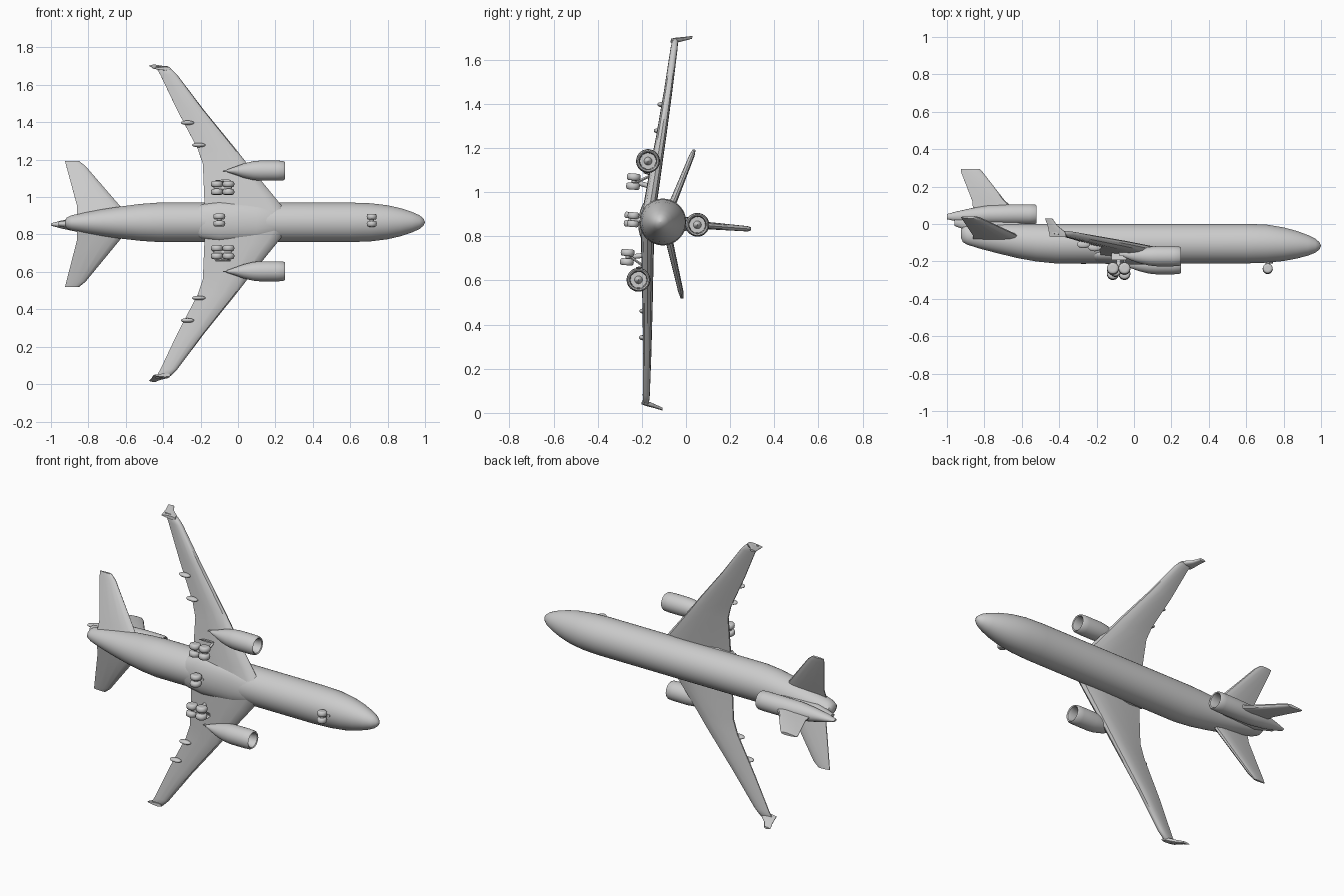
import bpy, bmesh, math
from mathutils import Vector

if "Cube" in bpy.data.objects:
    bpy.data.objects.remove(bpy.data.objects["Cube"])

grey = bpy.data.materials.new("light grey")
grey.diffuse_color = (0.6, 0.6, 0.6, 1)
grey.use_nodes = True
grey.node_tree.nodes["Principled BSDF"].inputs["Base Color"].default_value = grey.diffuse_color

ROLL = 0.08
C, S = math.cos(ROLL), math.sin(ROLL)


def place(x, s, u):
    """Aircraft frame (forward, span, up) to world, with the slight roll."""
    return Vector((x, -0.105 + S * s + C * u, 0.865 + C * s - S * u))


def loft(name, rings, angle=40):
    """Skin a list of equal rings of (forward, span, up) points, capped at both ends."""
    bm = bmesh.new()
    rows = [[bm.verts.new(place(*p)) for p in r] for r in rings]
    n = len(rows[0])
    for a, b in zip(rows, rows[1:]):
        for i in range(n):
            bm.faces.new((a[i], a[(i + 1) % n], b[(i + 1) % n], b[i]))
    bm.faces.new(rows[0])
    bm.faces.new(rows[-1])
    bmesh.ops.remove_doubles(bm, verts=bm.verts, dist=1e-5)
    bmesh.ops.recalc_face_normals(bm, faces=bm.faces)
    me = bpy.data.meshes.new(name)
    bm.to_mesh(me)
    bm.free()
    me.materials.append(grey)
    ob = bpy.data.objects.new(name, me)
    bpy.context.collection.objects.link(ob)
    bpy.ops.object.select_all(action='DESELECT')
    ob.select_set(True)
    bpy.context.view_layer.objects.active = ob
    bpy.ops.object.shade_smooth_by_angle(angle=math.radians(angle))
    return ob


def tube(name, stations, s=0, n=32, angle=40):
    """Body along the forward axis; station = (x, up centre, span radius, up radius)."""
    return loft(name, [[(x, s + rs * math.cos(2 * math.pi * i / n),
                         u + ru * math.sin(2 * math.pi * i / n)) for i in range(n)]
                       for x, u, rs, ru in stations], angle)


def foil(le, te, t, s, u, upright=False):
    """Aerofoil ring from leading edge to trailing edge with thickness t."""
    shape = [(0, 0), (.04, .3), (.15, .46), (.35, .5), (.65, .36), (.88, .18), (1, .08)]
    pts = shape + [(f, -h) for f, h in shape[:0:-1]]
    return [(le + (te - le) * f, s + (h * t if upright else 0),
             u + (0 if upright else h * t)) for f, h in pts]


def ellipsoid(name, x, s, u, rx, rs, ru, n=16):
    k = 10
    st = [(x + rx * math.cos(math.pi * i / k), u,
           max(rs * math.sin(math.pi * i / k), 1e-6),
           max(ru * math.sin(math.pi * i / k), 1e-6)) for i in range(k + 1)]
    return tube(name, st, s, n, 60)


def wheel(name, x, s, u, r, w):
    """Rounded tyre with its axle across the span."""
    n = 18
    prof = [(-.5, .45), (-.5, .75), (-.36, .93), (0, 1), (.36, .93), (.5, .75), (.5, .45)]
    return loft(name, [[(x + r * f * math.cos(2 * math.pi * i / n), s + w * d,
                         u + r * f * math.sin(2 * math.pi * i / n)) for i in range(n)]
                       for d, f in prof], 50)


def strut(name, x, s, u0, u1, r, lean=0):
    n = 10
    return loft(name, [[(x + r * math.cos(2 * math.pi * i / n),
                         s + d + r * math.sin(2 * math.pi * i / n), u) for i in range(n)]
                       for u, d in ((u0, 0), (u1, lean))])


def nacelle(name, s, u, front, rear):
    """Engine pod: hollow intake with fan face and spinner, then the given rear stations."""
    lip = [(-.03, .0001), (-.045, .014), (-.06, .018), (-.06, .036), (-.02, .037),
           (-.004, .041), (0, .047), (-.008, .052), (-.04, .054), (-.13, .054)]
    st = [(front + d, u, r, r) for d, r in lip] + rear
    return tube(name, st, s, 28)


# Fuselage with rounded nose and upswept tail
tube("fuselage", [
    (1, -.012, .0001, .0001), (.992, -.012, .019, .019), (.97, -.011, .037, .037),
    (.93, -.009, .055, .055), (.87, -.006, .075, .074), (.8, -.003, .091, .09),
    (.71, 0, .102, .102), (.6, 0, .106, .106), (-.42, 0, .106, .106),
    (-.52, .005, .099, .101), (-.62, .014, .087, .092), (-.72, .026, .073, .08),
    (-.82, .038, .056, .066), (-.89, .047, .041, .053), (-.915, .05, .03, .042),
    (-.925, .052, .012, .02)], n=40)

# Belly fairing between the wings
tube("belly_fairing", [
    (.27, -.06, .02, .012), (.2, -.06, .082, .042), (.1, -.06, .102, .05),
    (-.1, -.06, .106, .051), (-.2, -.06, .09, .044), (-.28, -.06, .03, .014)], n=28)

# Tail engine, fin and exhaust cone
nacelle("tail_engine", 0, .157, -.52, [
    (-.78, .155, .051, .05), (-.87, .15, .037, .04), (-.95, .146, .02, .026),
    (-1, .145, .006, .014)])
tube("tail_engine_saddle", [(-.56, .09, .012, .012), (-.63, .095, .03, .045),
                            (-.85, .10, .032, .045), (-.96, .12, .012, .025)], n=20)
loft("tail_fin", [foil(-.63, -.86, .034, 0, .18, True), foil(-.69, -.865, .032, 0, .23, True),
                  foil(-.81, -.925, .024, 0, .385, True), foil(-.825, -.925, .016, 0, .4, True)])

for side, g in (("left", 1), ("right", -1)):
    # Main wing with kinked trailing edge
    loft(side + "_wing", [foil(le, te, t, g * s, u) for le, te, t, s, u in (
        (.26, -.18, .06, .05, -.066), (.205, -.18, .058, .12, -.06),
        (.05, -.188, .05, .31, -.045), (-.012, -.215, .046, .39, -.038),
        (-.182, -.325, .038, .6, -.023), (-.325, -.415, .032, .79, -.012),
        (-.36, -.435, .026, .825, -.01), (-.385, -.44, .012, .835, -.01))])
    # Winglet rising from the tip, with a short lower blade
    loft(side + "_winglet", [foil(le, te, t, g * s, u, True) for le, te, t, s, u in (
        (-.36, -.45, .018, .822, -.03), (-.365, -.455, .024, .826, -.005),
        (-.41, -.462, .018, .835, .03), (-.435, -.475, .013, .845, .066))])
    # Tailplane
    loft(side + "_tailplane", [foil(le, te, t, g * s, u) for le, te, t, s, u in (
        (-.59, -.86, .036, .03, .02), (-.63, -.86, .034, .09, .038),
        (-.815, -.918, .025, .31, .107), (-.85, -.925, .014, .338, .115))])
    # Wing engine and pylon
    nacelle(side + "_engine", g * .27, -.089, .25, [
        (.08, -.089, .05, .05), (.03, -.087, .038, .04), (-.02, -.083, .02, .026),
        (-.06, -.078, .006, .012)])
    loft(side + "_pylon", [foil(.17, -.08, .024, g * .27, -.085, True),
                           foil(.1, -.08, .022, g * .27, -.04, True)])
    # Flap track fairings
    for i, (x, s, u) in enumerate(((-.21, .41, -.053), (-.27, .53, -.046))):
        ellipsoid(f"{side}_flap_fairing_{i + 1}", x, g * s, u, .036, .012, .021)
    # Four-wheel main gear
    s = g * .172
    strut(side + "_gear_leg", -.082, s, -.145, -.05, .012, -g * .02)
    strut(side + "_gear_brace", -.05, s, -.13, -.06, .007, g * .04)
    ellipsoid(side + "_gear_beam", -.082, s, -.145, .05, .012, .012)
    for i, (dx, ds) in enumerate(((.031, .021), (.031, -.021), (-.031, .021), (-.031, -.021))):
        wheel(f"{side}_gear_wheel_{i + 1}", -.082 + dx, s + ds, -.148, .032, .031)
    # Gear door
    loft(side + "_gear_door", [foil(-.04, -.12, .008, s + g * .045, -.105, True),
                               foil(-.04, -.12, .008, s + g * .035, -.06, True)])

# Twin-wheel centre and nose gear
for name, x, u, r in (("centre", -.1, -.145, .032), ("nose", .715, -.135, .027)):
    strut(name + "_gear_leg", x, 0, u, -.08, .012)
    strut(name + "_gear_brace", x + .02, 0, u + .03, -.08, .008)
    ellipsoid(name + "_gear_axle", x, 0, u, .012, .03, .012)
    for i, d in enumerate((-.019, .019)):
        wheel(f"{name}_gear_wheel_{i + 1}", x, d, u, r, .029)
